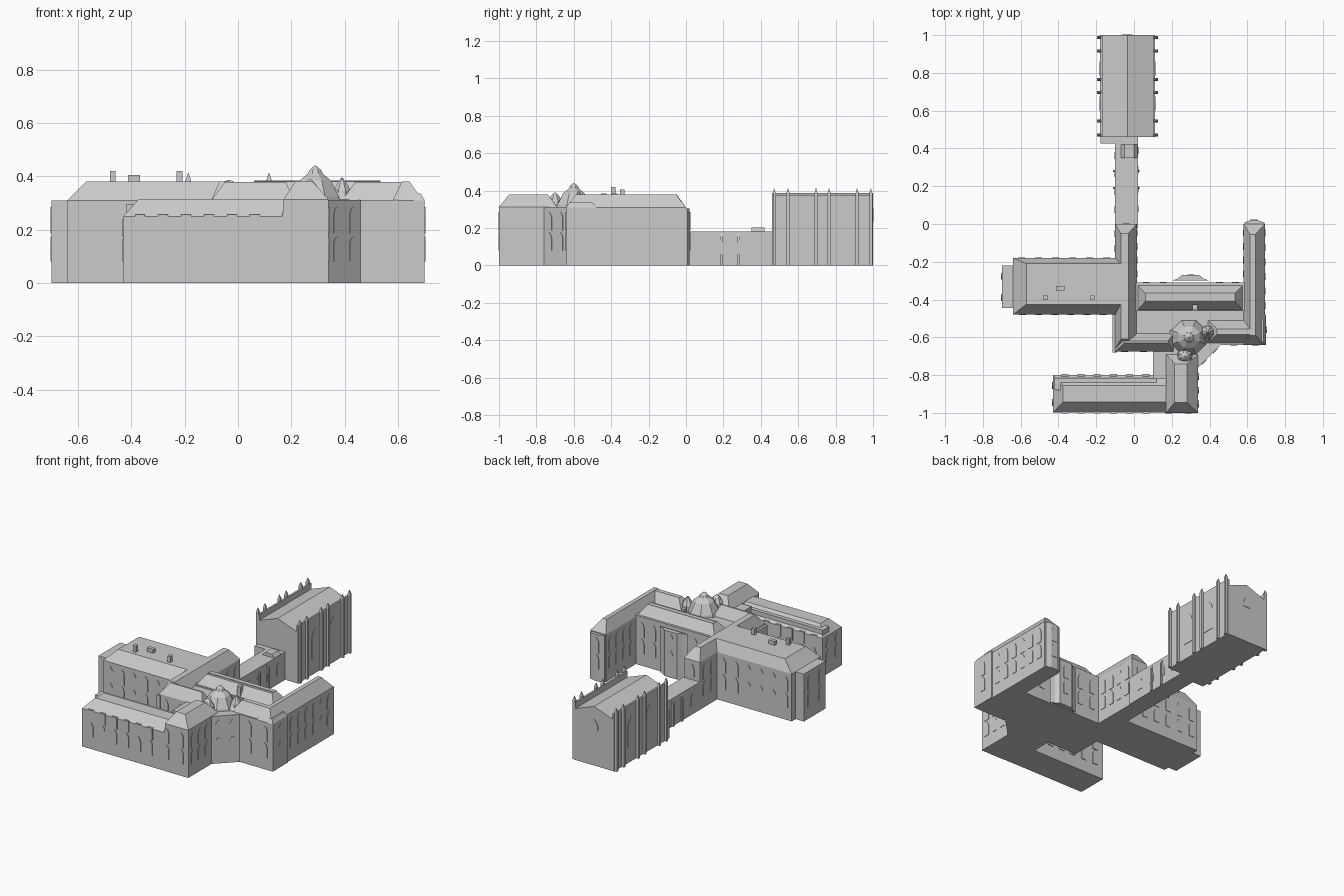
import bpy, bmesh, math
from mathutils import Vector

if "Cube" in bpy.data.objects:
    bpy.data.objects.remove(bpy.data.objects["Cube"])


def mesh(name, bm):
    bmesh.ops.recalc_face_normals(bm, faces=bm.faces)
    me = bpy.data.meshes.new(name)
    bm.to_mesh(me)
    bm.free()
    ob = bpy.data.objects.new(name, me)
    bpy.context.collection.objects.link(ob)
    return ob


def add_loft(bm, rings):
    """Skin a stack of equal-length point rings and cap both ends."""
    vs = [[bm.verts.new(p) for p in r] for r in rings]
    n = len(vs[0])
    for a, b in zip(vs, vs[1:]):
        for i in range(n):
            bm.faces.new((a[i], a[(i + 1) % n], b[(i + 1) % n], b[i]))
    bm.faces.new(vs[0][::-1])
    bm.faces.new(vs[-1])


def rect(x0, x1, y0, y1, z):
    return [(x0, y0, z), (x1, y0, z), (x1, y1, z), (x0, y1, z)]


def block(name, x0, x1, y0, y1, eave, top=None, inset=(0, 0, 0, 0), base=0):
    """Box with optional hipped flat-topped roof; inset = west, east, south, north."""
    rings = [rect(x0, x1, y0, y1, base), rect(x0, x1, y0, y1, eave)]
    if top:
        w, e, s, n = inset
        rings.append(rect(x0 + w, x1 - e, y0 + s, y1 - n, top))
    bm = bmesh.new()
    add_loft(bm, rings)
    return mesh(name, bm)


def prism(name, pts, z0, z1):
    bm = bmesh.new()
    add_loft(bm, [[(x, y, z) for x, y in pts] for z in (z0, z1)])
    return mesh(name, bm)


def turret(name, x, y, profile, n=8):
    bm = bmesh.new()
    add_loft(bm, [[(x + r * math.cos((i + .5) * math.tau / n),
                    y + r * math.sin((i + .5) * math.tau / n), z) for i in range(n)]
                  for r, z in profile])
    return mesh(name, bm)


TWO = ((.08, .175), (.185, .285))


def windows(name, p0, p1, count, rows=TWO, w=.036, pointed=True):
    """Lancet panels evenly spread on a wall running p0->p1, outside on its right."""
    a, b = Vector((*p0, 0)), Vector((*p1, 0))
    d = (b - a).normalized()
    out = Vector((d.y, -d.x, 0))
    h = w / 2
    bm = bmesh.new()
    for i in range(count):
        c = a.lerp(b, (i + .5) / count)
        for z0, z1 in rows:
            shape = [(-h, z0), (h, z0), (h, z1)]
            if pointed:
                shape = [(-h, z0), (h, z0), (h, z1 - w * .8), (h * .6, z1 - w * .3), (0, z1),
                         (-h * .6, z1 - w * .3), (-h, z1 - w * .8)]
            else:
                shape.append((-h, z1))
            add_loft(bm, [[c + d * u + out * o + Vector((0, 0, z)) for u, z in shape]
                          for o in (-.004, .003)])
    return mesh(name, bm)


# Chapel: gabled hall with side parapets
bm = bmesh.new()
gable = [(-.178, 0), (.108, 0), (.108, .335), (-.035, .387), (-.178, .335)]
add_loft(bm, [[(x, y, z) for x, z in gable] for y in (.46, 1)])
mesh("chapel_hall", bm)
for side, x0 in (("west", -.18), ("east", .1)):
    block("chapel_parapet_" + side, x0, x0 + .012, .46, 1, .376)

# Chapel buttresses with pinnacles
for x in (-.186, .116):
    for y in (.472, .545, .695, .765, .915, .988):
        block("buttress", x - .01, x + .01, y - .008, y + .008, .385, .412, (.009, .009, .007, .007))
tall = ((.1, .3),)
windows("chapel_windows_east", (.112, .545), (.112, .915), 2, tall, .075)
windows("chapel_windows_west", (-.18, .915), (-.18, .545), 2, tall, .075)
windows("chapel_end_window", (.108, 1), (-.178, 1), 1, ((.235, .305),), .055)

# Low link between chapel and main building
block("link", -.1, .02, -.02, .47, .182)
block("link_porch", -.178, -.09, .425, .47, .182)
block("link_raised_roof", -.07, .02, .35, .42, .18, .203, (.02, .02, .0, .0))
for y in (.19, .28):
    block("link_buttress", -.11, .03, y - .006, y + .006, .15, .17, (.01, .01, 0, 0))
windows("link_windows_east", (.02, .03), (.02, .44), 4, ((.06, .14),))
windows("link_windows_west", (-.1, .41), (-.1, .03), 4, ((.06, .14),))

# West wing and its end bay
block("west_wing", -.64, -.04, -.48, -.18, .31, .38, (.07, 0, .055, .03))
block("west_end_bay", -.7, -.63, -.445, -.22, .31)
for x, y, w, top in ((-.47, -.39, .011, .42), (-.39, -.34, .022, .405), (-.22, -.39, .011, .42)):
    block("chimney", x - w, x + w, y - .012, y + .012, top, base=.37)
windows("west_wing_windows_south", (-.632, -.48), (-.122, -.48), 6)
windows("west_wing_windows_north", (-.1, -.18), (-.64, -.18), 6)
windows("west_bay_windows", (-.7, -.22), (-.7, -.445), 2)

# Centre-west range and its southern return
block("middle_range", -.1, .015, -.66, 0, .31, .38, (.03, .045, .05, .05))
block("middle_range_base", -.115, -.09, -.68, -.47, .30)
block("middle_return", -.1, .21, -.675, -.58, .31, .378, (.05, .03, .045, .04))
windows("middle_windows_west", (-.1, -.01), (-.1, -.17), 2)
windows("middle_windows_east", (.015, -.3), (.015, -.01), 4)
windows("middle_windows_north", (.015, 0), (-.1, 0), 1, ((.205, .285),))
windows("middle_windows_south", (-.1, -.675), (.1, -.675), 2)

# Flat-roofed core with the angled entrance wall
prism("core", [(.1, -.82), (.34, -.82), (.34, -.76), (.46, -.64), (.6, -.64), (.6, -.32),
               (-.05, -.32), (-.05, -.67), (.1, -.67)], 0, .311)
windows("entrance_windows", (.34, -.76), (.46, -.64), 2)

# Great hall roof and its north bay
block("great_hall", .01, .585, -.46, -.31, .31, .32)
block("great_hall_roof", .02, .575, -.455, -.325, .32, .38, (.04, .04, .045, .04), base=.31)
block("great_hall_ridge", .06, .535, -.395, -.365, .384, base=.37)
block("hall_chimney", .31, .335, -.455, -.425, .385, base=.31)
prism("hall_bay", [(.2, -.3), (.4, -.3), (.37, -.29), (.345, -.27), (.255, -.27), (.23, -.29)], 0, .3)
windows("hall_windows_east", (.58, -.31), (.41, -.31), 2)
windows("hall_windows_west", (.2, -.31), (.02, -.31), 2)
windows("hall_bay_window", (.345, -.27), (.255, -.27), 1)

# East wing, north bay and southern return
block("east_wing", .58, .693, -.64, 0, .31, .38, (.035, .05, .05, .055))
block("east_corner", .66, .7, -.64, -.48, .31, .335, (0, .015, .015, .02))
prism("east_end_bay", [(.585, -.01), (.69, -.01), (.69, .008), (.655, .02), (.615, .02), (.585, .008)], 0, .305)
block("east_return", .39, .69, -.63, -.51, .31, .378, (.05, .05, .045, .045))
windows("east_windows_outer", (.693, -.47), (.693, -.01), 6)
windows("east_corner_windows", (.7, -.62), (.7, -.5), 1)
windows("east_windows_inner", (.58, -.01), (.58, -.3), 4)
windows("east_windows_south", (.47, -.64), (.7, -.64), 2)
windows("east_bay_window", (.655, .02), (.615, .02), 1)

# South-west front wing with dormer heads on both sides
block("front_wing", -.43, .2, -.998, -.8, .25, .312, (.055, 0, .055, .055))
block("front_wing_rear_step", -.42, .12, -.88, -.815, .295, base=.2)
for i in range(6):
    x = -.367 + .086 * i
    for y0, y1 in ((-1, -.96), (-.84, -.797)):
        block("dormer", x - .019, x + .019, y0, y1, .257, base=.18)
for tag, a, b in (("south", (-.41, -1), (.106, -1)), ("north", (.106, -.798), (-.41, -.798))):
    windows("front_wing_lower_windows_" + tag, a, b, 6, TWO[:1])
    windows("front_wing_upper_windows_" + tag, a, b, 6, ((.182, .255),), pointed=False)
windows("front_wing_end_windows", (-.43, -.81), (-.43, -.99), 2, ((.08, .165), (.175, .24)))

# South corner pavilion
block("corner_pavilion", .17, .34, -1, -.69, .312, .38, (.045, .06, .055, .05))
windows("pavilion_windows_south", (.13, -1), (.34, -1), 2)
windows("pavilion_windows_east", (.34, -.99), (.34, -.77), 3)

# Eight-sided lantern tower and lesser turrets
turret("lantern_tower", .29, -.6, [(.1, .3), (.095, .325), (.062, .385), (.03, .41), (.022, .425), (.003, .44)])
turret("east_turret", .39, -.575, [(.04, .3), (.036, .345), (.018, .375), (.002, .395)])
turret("south_turret", .27, -.7, [(.045, .3), (.04, .345), (.02, .375), (.002, .39)])
block("tower_link_roof", .19, .42, -.63, -.56, .312, .35, (.04, .04, .03, .03), base=.3)
